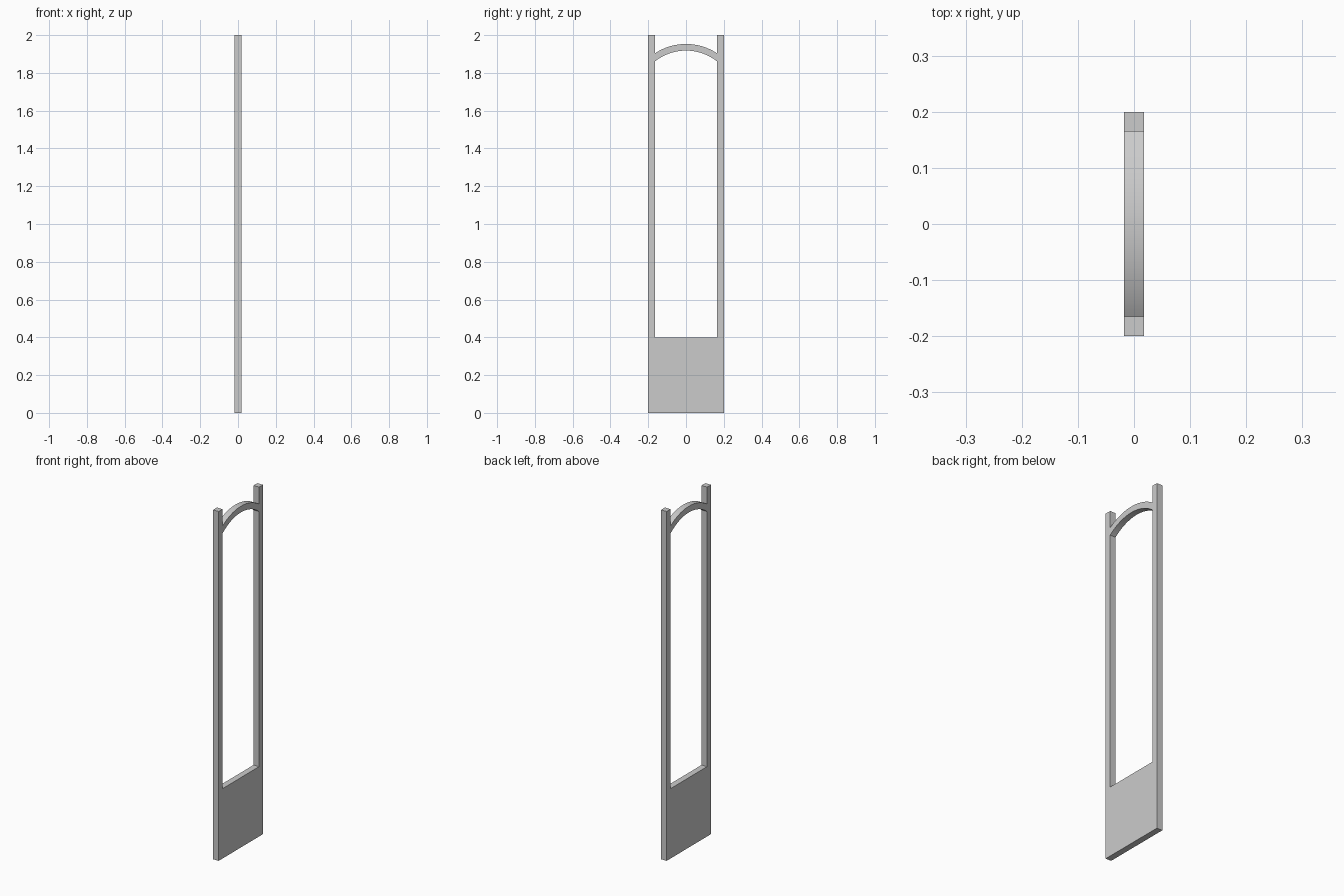
import bpy, bmesh, math

if "Cube" in bpy.data.objects:
    bpy.data.objects.remove(bpy.data.objects["Cube"])

T = 0.035            # bar thickness and frame depth
HALF_W = 0.2         # half width of the frame
INNER = HALF_W - T   # half width of the opening


def extruded(name, outline):
    """Solid from a closed (y, z) outline, extruded evenly about x = 0."""
    bm = bmesh.new()
    face = bm.faces.new([bm.verts.new((-T / 2, y, z)) for y, z in outline])
    ext = bmesh.ops.extrude_face_region(bm, geom=[face])
    moved = [v for v in ext["geom"] if isinstance(v, bmesh.types.BMVert)]
    bmesh.ops.translate(bm, verts=moved, vec=(T, 0, 0))
    bmesh.ops.recalc_face_normals(bm, faces=bm.faces)
    mesh = bpy.data.meshes.new(name)
    bm.to_mesh(mesh)
    bm.free()
    obj = bpy.data.objects.new(name, mesh)
    bpy.context.collection.objects.link(obj)
    return obj


def rect(y0, y1, z0, z1):
    return [(y0, z0), (y1, z0), (y1, z1), (y0, z1)]


# Side posts
extruded("left_post", rect(-HALF_W, -INNER, 0, 2))
extruded("right_post", rect(INNER, HALF_W, 0, 2))

# Solid lower panel
extruded("base_panel", rect(-INNER, INNER, 0, 0.4))

# Arched top rail: concentric arcs ending flush on the posts
R_IN, APEX_IN, STEPS = 0.264, 1.918, 32
CENTRE = APEX_IN - R_IN


def arc(radius):
    a = math.asin(INNER / radius)
    angles = [-a + 2 * a * i / STEPS for i in range(STEPS + 1)]
    return [(radius * math.sin(t), CENTRE + radius * math.cos(t)) for t in angles]


arch = extruded("arched_rail", arc(R_IN) + arc(R_IN + T)[::-1])
bpy.context.view_layer.objects.active = arch
arch.select_set(True)
bpy.ops.object.shade_smooth_by_angle(angle=math.radians(30))
